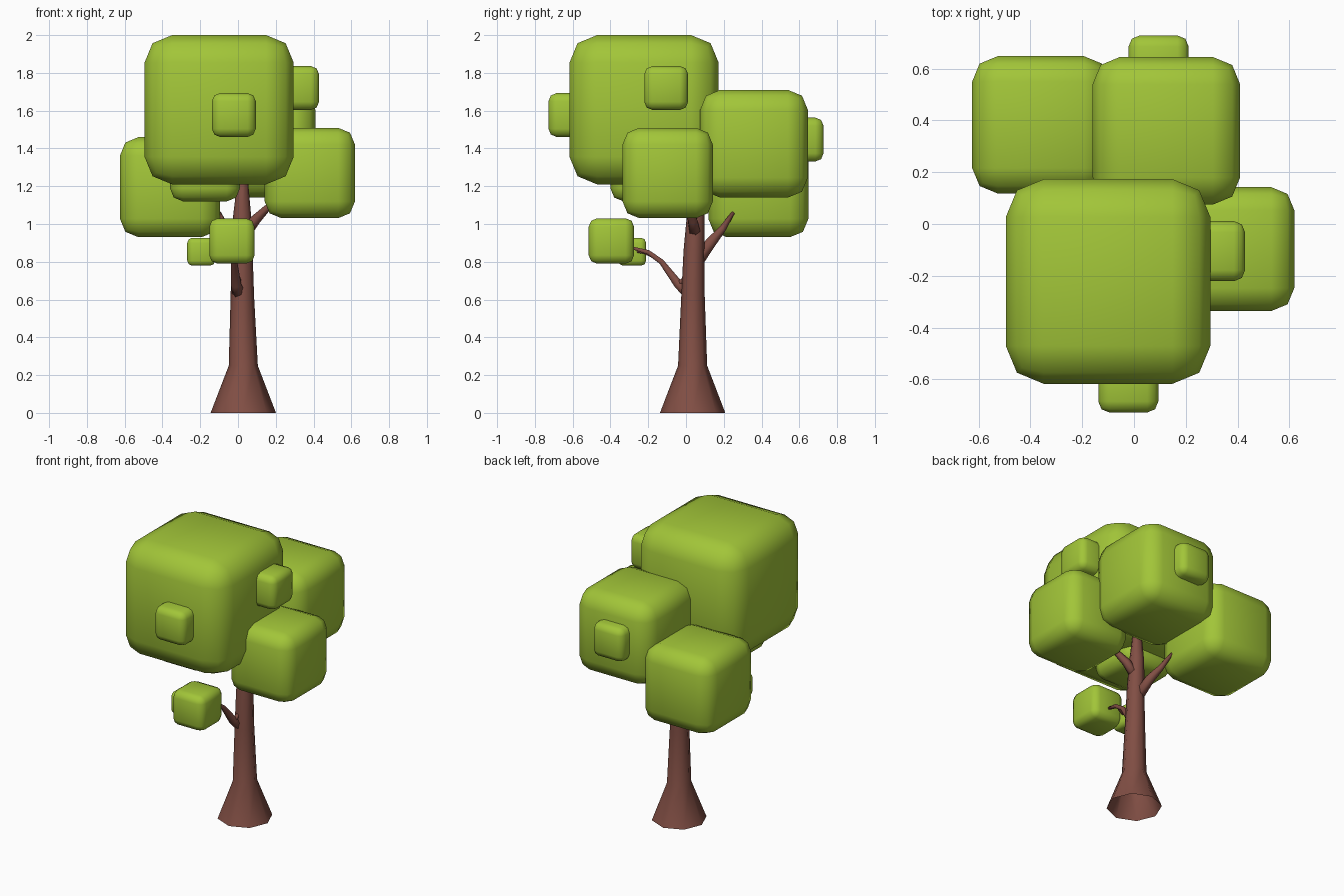
import bpy, bmesh, math
from mathutils import Vector

if "Cube" in bpy.data.objects:
    bpy.data.objects.remove(bpy.data.objects["Cube"])


def material(name, color):
    m = bpy.data.materials.new(name)
    m.diffuse_color = (*color, 1)
    m.use_nodes = True
    m.node_tree.nodes["Principled BSDF"].inputs["Base Color"].default_value = m.diffuse_color
    return m


LEAF = material("leaf green", (0.36, 0.56, 0.04))
BARK = material("bark brown", (0.22, 0.077, 0.058))


def finish(name, bm, mat):
    bmesh.ops.recalc_face_normals(bm, faces=bm.faces)
    for f in bm.faces:
        f.smooth = True
    me = bpy.data.meshes.new(name)
    bm.to_mesh(me)
    bm.free()
    me.materials.append(mat)
    ob = bpy.data.objects.new(name, me)
    bpy.context.collection.objects.link(ob)
    return ob


def leaf_block(name, center, size):
    """Cube of foliage with two-step rounded edges."""
    bm = bmesh.new()
    bmesh.ops.create_cube(bm, size=size)
    bmesh.ops.bevel(bm, geom=bm.edges[:], offset=size * 0.185, segments=2,
                    profile=0.5, affect='EDGES')
    finish(name, bm, LEAF).location = center


def limb(name, path, sides=8, flat=False, cap_start=True):
    """Tapered tube through (x, y, z, radius) points."""
    bm = bmesh.new()
    pts = [Vector(p[:3]) for p in path]
    rings = []
    for i, p in enumerate(pts):
        d = pts[min(i + 1, len(pts) - 1)] - pts[max(i - 1, 0)]
        if flat:
            d = Vector((0, 0, 1))
        d.normalize()
        u = Vector((1, 0, 0))
        if abs(d.x) > 0.9:
            u = Vector((0, 1, 0))
        u = (u - d * u.dot(d)).normalized()
        v = d.cross(u)
        ring = []
        for k in range(sides):
            a = 2 * math.pi * k / sides
            ring.append(bm.verts.new(p + (u * math.cos(a) + v * math.sin(a)) * path[i][3]))
        rings.append(ring)
    for a, b in zip(rings, rings[1:]):
        for k in range(sides):
            n = (k + 1) % sides
            bm.faces.new((a[k], a[n], b[n], b[k]))
    bm.faces.new(rings[-1])
    if cap_start:
        bm.faces.new(rings[0][::-1])
    return finish(name, bm, BARK)


# Foliage blocks
for name, center, size in (
    ("crown_main", (-0.10, -0.222, 1.605), 0.79),
    ("crown_back", (0.125, 0.36, 1.425), 0.57),
    ("crown_left", (-0.36, 0.383, 1.195), 0.53),
    ("crown_right", (0.38, -0.097, 1.27), 0.478),
    ("crown_under", (-0.175, -0.215, 1.305), 0.37),
    ("tuft_right", (0.313, -0.105, 1.72), 0.232),
    ("tuft_front", (-0.022, -0.612, 1.577), 0.232),
    ("tuft_back", (0.095, 0.612, 1.447), 0.232),
    ("low_tuft", (-0.032, -0.395, 0.91), 0.24),
    ("low_tuft_small", (-0.195, -0.285, 0.853), 0.148),
):
    leaf_block(name, center, size)

# Trunk with flared, open base
limb("trunk", [(0.028, 0.035, 0, 0.173), (0.028, 0.035, 0.25, 0.077),
               (0.023, 0.037, 0.62, 0.062), (0.022, 0.042, 0.86, 0.055),
               (0.022, 0.052, 1.05, 0.047), (0.025, 0.06, 1.25, 0.026),
               (0.04, 0.1, 1.4, 0.02)], flat=True, cap_start=False)

# Upper branches
limb("branch_left", [(0.015, 0.05, 0.79, 0.04), (-0.02, 0.13, 0.90, 0.033),
                     (-0.06, 0.19, 0.97, 0.022), (-0.10, 0.25, 1.06, 0.01)], 6)
limb("branch_right", [(0.03, 0.05, 0.94, 0.035), (0.09, 0.035, 1.02, 0.028),
                      (0.15, 0.01, 1.08, 0.02), (0.22, -0.02, 1.14, 0.012)], 6)

# Low front branch with its stub and twigs
limb("branch_low", [(0.01, 0.03, 0.62, 0.04), (-0.01, -0.04, 0.68, 0.027),
                    (-0.02, -0.13, 0.80, 0.016), (-0.02, -0.20, 0.85, 0.014),
                    (-0.03, -0.29, 0.875, 0.008)], 6)
limb("branch_low_stub", [(-0.01, -0.045, 0.675, 0.02), (0.01, 0.0, 0.715, 0.012)], 6)
limb("twig_low", [(-0.02, -0.17, 0.83, 0.013), (-0.07, -0.22, 0.85, 0.01),
                  (-0.15, -0.27, 0.855, 0.006)], 6)
